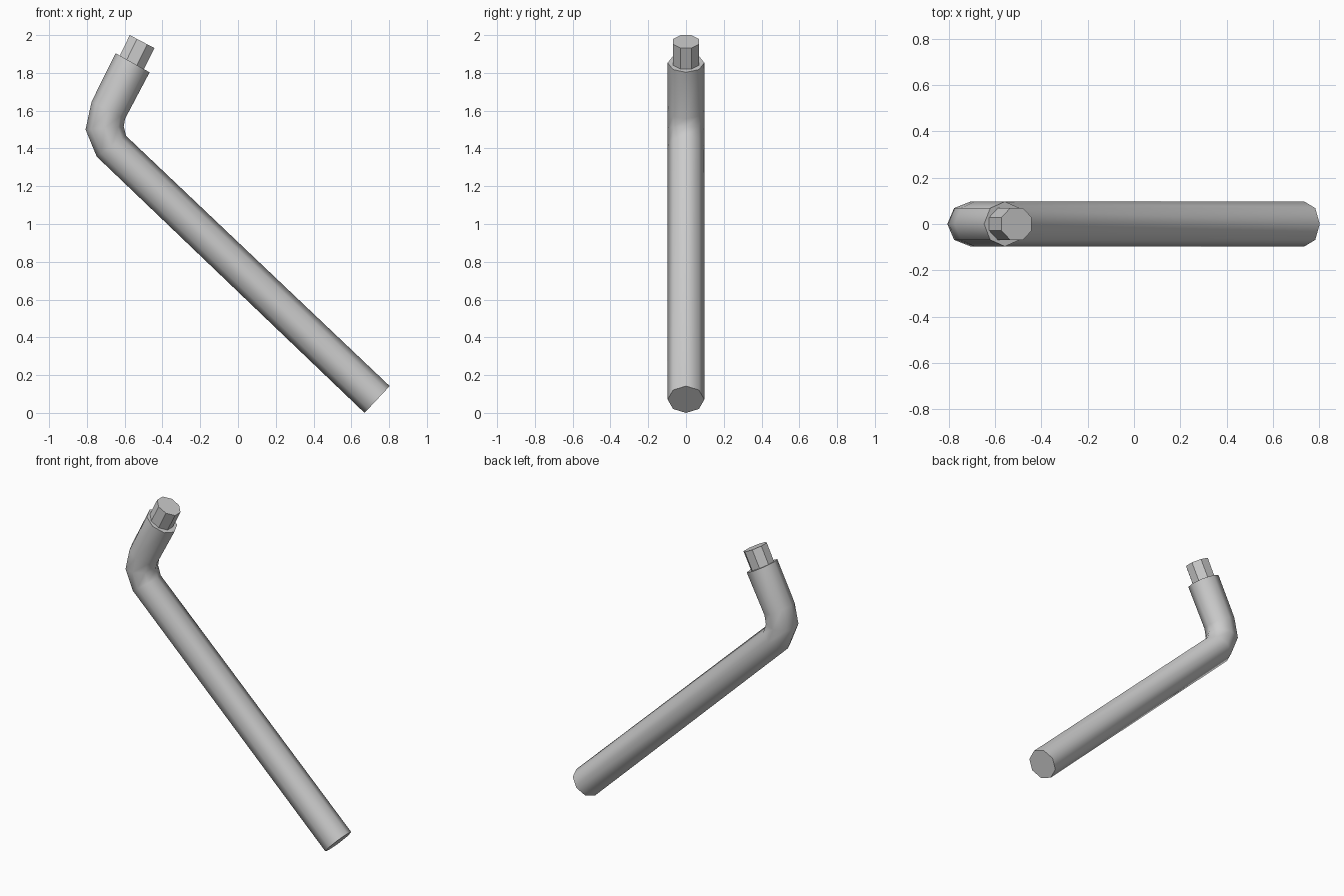
import bpy, bmesh, math
from mathutils import Vector

if "Cube" in bpy.data.objects:
    bpy.data.objects.remove(bpy.data.objects["Cube"])

SIDES = 8


def loft(name, sections, depth, phase=0.0):
    """Skin 8-sided rings; each section is (left, right) extents in x/z."""
    bm = bmesh.new()
    rings = []
    for (x0, z0), (x1, z1) in sections:
        left, right = Vector((x0, 0, z0)), Vector((x1, 0, z1))
        mid, half = (left + right) / 2, (right - left) / 2
        ring = []
        for i in range(SIDES):
            a = 2 * math.pi * i / SIDES + phase
            k = 1 / math.cos(phase)  # keep extents on the flats when rotated
            ring.append(bm.verts.new(mid + half * math.cos(a) * k
                                     + Vector((0, depth * math.sin(a) * k, 0))))
        rings.append(ring)
    for a, b in zip(rings, rings[1:]):
        for i in range(SIDES):
            j = (i + 1) % SIDES
            bm.faces.new((a[i], a[j], b[j], b[i]))
    bm.faces.new(rings[0])
    bm.faces.new(rings[-1])
    bmesh.ops.recalc_face_normals(bm, faces=bm.faces)
    mesh = bpy.data.meshes.new(name)
    bm.to_mesh(mesh)
    bm.free()
    obj = bpy.data.objects.new(name, mesh)
    bpy.context.collection.objects.link(obj)
    return obj


# Bent rod: long arm, three-ring elbow, short arm
rod = loft("bent_rod", [
    ((0.67, 0.0), (0.803, 0.142)),
    ((-0.748, 1.357), (-0.592, 1.466)),
    ((-0.807, 1.50), (-0.605, 1.515)),
    ((-0.775, 1.648), (-0.598, 1.557)),
    ((-0.648, 1.904), (-0.468, 1.803)),
], 0.097)
bpy.ops.object.select_all(action='DESELECT')
rod.select_set(True)
bpy.context.view_layer.objects.active = rod
bpy.ops.object.shade_smooth_by_angle(angle=math.radians(60))

# Narrower faceted tip, rooted slightly inside the rod
loft("drive_tip", [
    ((-0.635, 1.873), (-0.505, 1.805)),
    ((-0.573, 2.0), (-0.442, 1.931)),
], 0.069, math.pi / SIDES)
